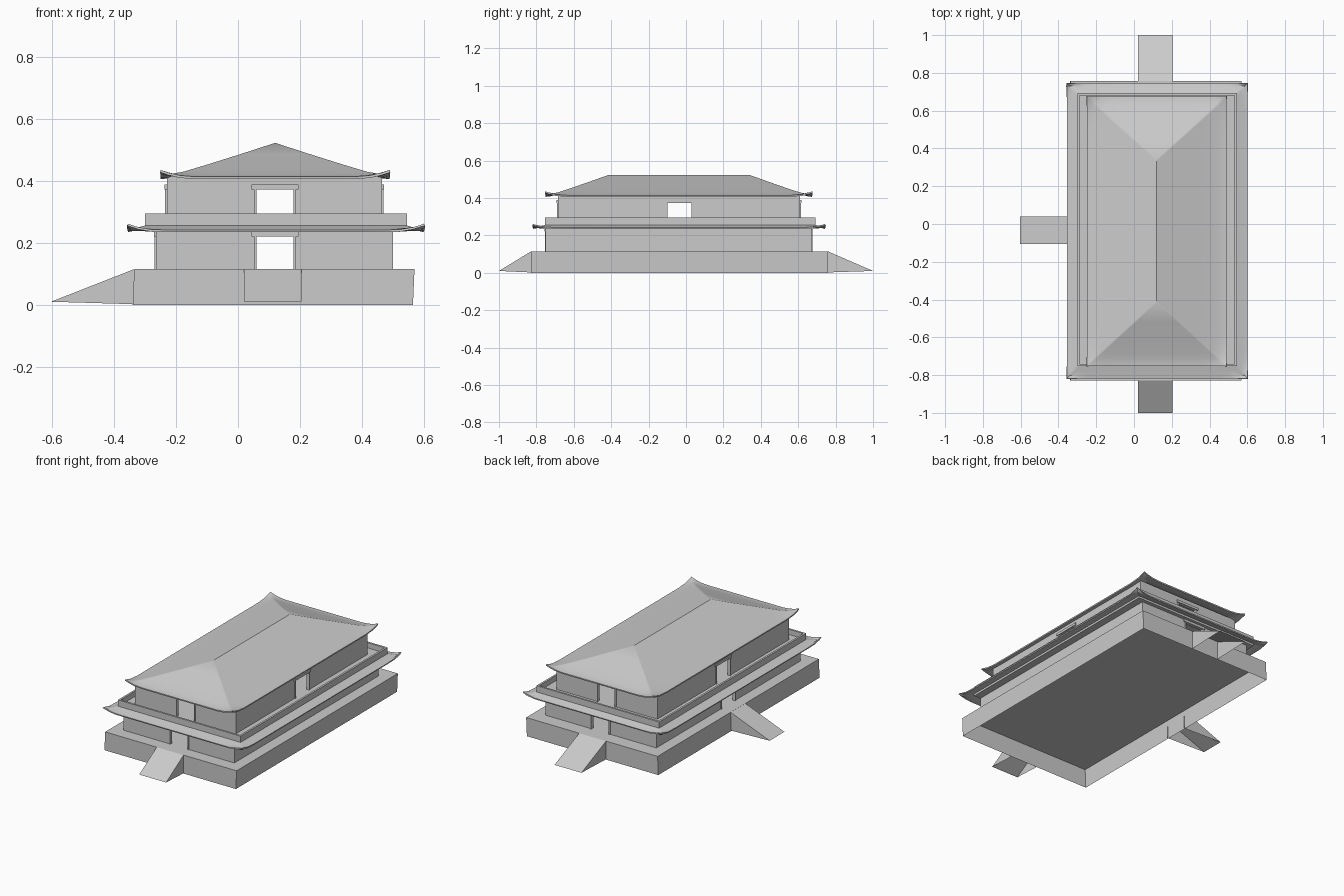
import bpy, bmesh, math

cube = bpy.data.objects.get("Cube")
if cube:
    bpy.data.objects.remove(cube, do_unlink=True)

STONE = (0.6, 0.6, 0.6, 1)
mat = bpy.data.materials.new("plain_grey_stone")
mat.use_nodes = True
mat.diffuse_color = STONE
mat.node_tree.nodes["Principled BSDF"].inputs["Base Color"].default_value = STONE


def finish(name, bm):
    bmesh.ops.recalc_face_normals(bm, faces=bm.faces)
    mesh = bpy.data.meshes.new(name)
    bm.to_mesh(mesh)
    bm.free()
    mesh.materials.append(mat)
    ob = bpy.data.objects.new(name, mesh)
    bpy.context.collection.objects.link(ob)
    return ob


def add_box(bm, x0, x1, y0, y1, z0, z1):
    made = bmesh.ops.create_cube(bm, size=1)["verts"]
    for v in made:
        v.co.x = x1 if v.co.x > 0 else x0
        v.co.y = y1 if v.co.y > 0 else y0
        v.co.z = z1 if v.co.z > 0 else z0


def slab(name, rect, z0, z1):
    bm = bmesh.new()
    add_box(bm, *rect, z0, z1)
    return finish(name, bm)


def side_box(bm, rect, side, a0, a1, d0, d1, z0, z1):
    """Box along one side: a = position along it, d = depth inward from the face."""
    x0, x1, y0, y1 = rect
    if side == "front":
        add_box(bm, a0, a1, y0 + d0, y0 + d1, z0, z1)
    elif side == "back":
        add_box(bm, a0, a1, y1 - d1, y1 - d0, z0, z1)
    elif side == "west":
        add_box(bm, x0 + d0, x0 + d1, a0, a1, z0, z1)
    else:
        add_box(bm, x1 - d1, x1 - d0, a0, a1, z0, z1)


def walls(name, rect, z0, z1, thick, doors=(), head=0):
    bm = bmesh.new()
    for side in ("front", "back", "west", "east"):
        if side in ("front", "back"):
            a0, a1 = rect[:2]
        else:
            a0, a1 = rect[2] + thick, rect[3] - thick
        if side in doors:
            b0, b1 = DOOR[side]
            side_box(bm, rect, side, a0, b0, 0, thick, z0, z1)
            side_box(bm, rect, side, b1, a1, 0, thick, z0, z1)
            side_box(bm, rect, side, b0, b1, 0, thick, head, z1)
        else:
            side_box(bm, rect, side, a0, a1, 0, thick, z0, z1)
    return finish(name, bm)


def door_frames(name, rect, doors, z0, head):
    bm = bmesh.new()
    for side in doors:
        b0, b1 = DOOR[side]
        side_box(bm, rect, side, b0 - 0.008, b0, -0.005, 0.015, z0, head)
        side_box(bm, rect, side, b1, b1 + 0.008, -0.005, 0.015, z0, head)
        side_box(bm, rect, side, b0 - 0.016, b1 + 0.016, -0.007, 0.015, head, head + 0.015)
    return finish(name, bm)


def swept_roof(name, outer, inner, profile, lift, reach, thick):
    """Four-sided roof between two rectangles, with upturned corners."""
    def ring(rect):
        x0, x1, y0, y1 = rect
        c = [(x0, y0), (x1, y0), (x1, y1), (x0, y1)]
        pts, n = [], 16
        for k in range(4):
            p, q = c[k], c[(k + 1) % 4]
            for i in range(n):
                s = 0.5 - 0.5 * math.cos(math.pi * i / n)
                pts.append((p[0] + (q[0] - p[0]) * s, p[1] + (q[1] - p[1]) * s))
        return pts, c

    (edge, corners), (top, _) = ring(outer), ring(inner)
    rise = [lift * max(0, 1 - min(math.dist(p, c) for c in corners) / reach) ** 2
            for p in edge]
    bm = bmesh.new()
    rings = []
    for t, z in profile:
        rings.append([bm.verts.new((b[0] + (a[0] - b[0]) * t, b[1] + (a[1] - b[1]) * t,
                                    z + r * t ** 14))
                      for a, b, r in zip(edge, top, rise)])
    for low, high in zip(rings, rings[1:]):
        for i in range(len(low)):
            j = (i + 1) % len(low)
            bm.faces.new((low[i], high[i], high[j], low[j]))
    bmesh.ops.remove_doubles(bm, verts=bm.verts, dist=0.0005)
    bmesh.ops.recalc_face_normals(bm, faces=bm.faces)
    if sum(f.normal.z for f in bm.faces) < 0:
        bmesh.ops.reverse_faces(bm, faces=bm.faces)
    mesh = bpy.data.meshes.new(name)
    bm.to_mesh(mesh)
    bm.free()
    mesh.materials.append(mat)
    ob = bpy.data.objects.new(name, mesh)
    bpy.context.collection.objects.link(ob)
    mod = ob.modifiers.new("thickness", "SOLIDIFY")
    mod.thickness = thick
    mod.offset = -1
    bpy.ops.object.select_all(action="DESELECT")
    bpy.context.view_layer.objects.active = ob
    ob.select_set(True)
    bpy.ops.object.modifier_apply(modifier=mod.name)
    bpy.ops.object.shade_smooth_by_angle(angle=math.radians(35))
    return ob


# Door spans along each side
DOOR = {"front": (0.06, 0.18), "back": (0.06, 0.18),
        "west": (-0.1, 0.03), "east": (-0.1, 0.03)}
DECK = 0.115

# Hollow terrace, open underneath, leaning very slightly
bm = bmesh.new()
add_box(bm, -0.34, 0.565, -0.828, 0.758, 0, DECK)
for v in bm.verts:
    if v.co.z > 0.05:
        v.co.x += 0.005
bm.faces.ensure_lookup_table()
bmesh.ops.delete(bm, geom=[f for f in bm.faces if f.calc_center_median().z < 0.001],
                 context="FACES_ONLY")
terrace = finish("terrace", bm)


# Ramps: a slope and two side cheeks
def ramp(name, a, b, reach):
    bm = bmesh.new()
    tops = [bm.verts.new((*p, DECK)) for p in (a, b)]
    feet = [bm.verts.new((*p, 0.002)) for p in (a, b)]
    toes = [bm.verts.new((p[0] + reach[0], p[1] + reach[1], 0.01)) for p in (a, b)]
    bm.faces.new((tops[0], tops[1], toes[1], toes[0]))
    for i in (0, 1):
        bm.faces.new((tops[i], feet[i], toes[i]))
    return finish(name, bm)


ramp("front_ramp", (0.02, -0.828), (0.205, -0.828), (0, -0.172))
ramp("back_ramp", (0.205, 0.758), (0.02, 0.758), (0, 0.242))
ramp("side_ramp", (-0.336, 0.04), (-0.336, -0.105), (-0.268, 0))

# Ground storey
lower = (-0.265, 0.5, -0.75, 0.67)
lower_doors = ("front", "back", "west")
walls("lower_walls", lower, DECK, 0.245, 0.015, lower_doors, 0.22)
door_frames("lower_door_frames", lower, lower_doors, DECK, 0.22)

# Skirt roof and balcony
balcony = (-0.3, 0.545, -0.753, 0.693)
swept_roof("skirt_roof", (-0.355, 0.6, -0.818, 0.743), balcony,
           [(0, 0.256), (0.4, 0.25), (0.75, 0.245), (1, 0.242)], 0.02, 0.1, 0.007)
slab("balcony_floor", balcony, 0.236, 0.262)
walls("balcony_parapet", balcony, 0.255, 0.295, 0.012)

# Upper storey
upper = (-0.23, 0.465, -0.685, 0.61)
upper_doors = ("front", "back", "west", "east")
walls("upper_walls", upper, 0.26, 0.415, 0.015, upper_doors, 0.373)
door_frames("upper_door_frames", upper, upper_doors, 0.26, 0.373)
slab("ceiling", (-0.22, 0.455, -0.675, 0.6), 0.405, 0.412)

# Hipped main roof
swept_roof("main_roof", (-0.25, 0.49, -0.752, 0.675), (0.12, 0.12, -0.415, 0.34),
           [(0, 0.523), (0.3, 0.487), (0.6, 0.452), (0.8, 0.429), (0.88, 0.421),
            (0.94, 0.416), (1, 0.414)], 0.022, 0.11, 0.008)
